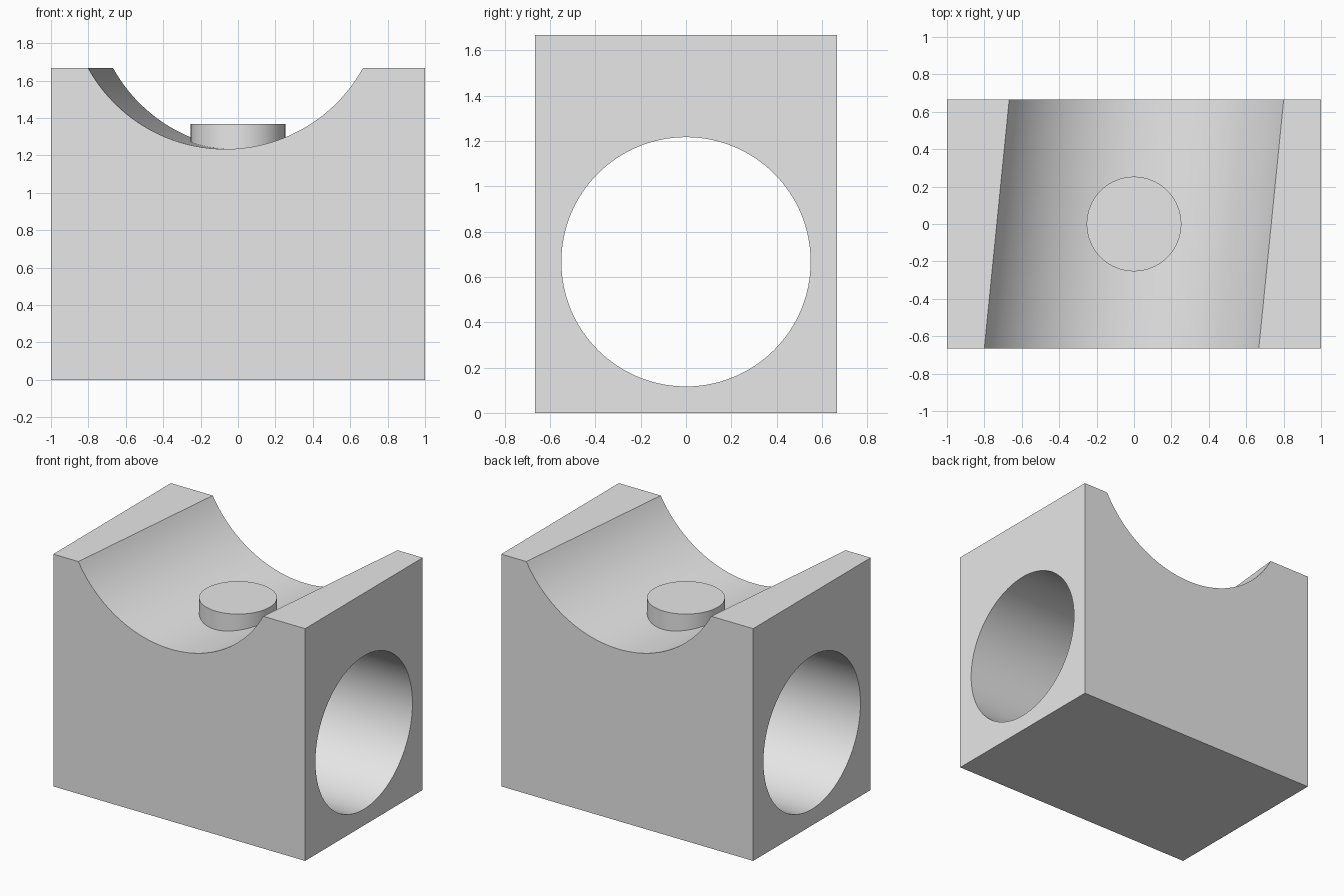
import bpy
import math

cube = bpy.data.objects.get("Cube")
if cube:
    bpy.data.objects.remove(cube, do_unlink=True)

# One grey for the whole part
grey = bpy.data.materials.new("plain grey")
grey.use_nodes = True
grey.diffuse_color = (0.8, 0.8, 0.8, 1)
grey.node_tree.nodes["Principled BSDF"].inputs["Base Color"].default_value = grey.diffuse_color

WIDTH, DEPTH, HEIGHT = 2, 4 / 3, 5 / 3


def cylinder(name, radius, length, location, rotation=(0, 0, 0)):
    bpy.ops.mesh.primitive_cylinder_add(vertices=128, radius=radius, depth=length,
                                        location=location, rotation=rotation)
    ob = bpy.context.object
    ob.name = name
    ob.data.materials.append(grey)
    return ob


def smooth(ob):
    bpy.ops.object.select_all(action="DESELECT")
    ob.select_set(True)
    bpy.context.view_layer.objects.active = ob
    bpy.ops.object.shade_smooth_by_angle(angle=math.radians(30))


def cut(target, cutter):
    cutter.hide_render = True
    mod = target.modifiers.new(cutter.name, "BOOLEAN")
    mod.operation = "DIFFERENCE"
    mod.solver = "EXACT"
    mod.object = cutter
    bpy.ops.object.select_all(action="DESELECT")
    target.select_set(True)
    bpy.context.view_layer.objects.active = target
    bpy.ops.object.modifier_apply(modifier=mod.name)
    bpy.data.objects.remove(cutter, do_unlink=True)


# Solid block
bpy.ops.mesh.primitive_cube_add(size=1, location=(0, 0, HEIGHT / 2))
block = bpy.context.object
block.name = "saddle_block"
block.scale = (WIDTH, DEPTH, HEIGHT)
bpy.ops.object.transform_apply(location=False, rotation=False, scale=True)
block.data.materials.append(grey)

# Round bore from side to side
cut(block, cylinder("bore_cutter", 0.55, 3, (0, 0, DEPTH / 2), (0, math.pi / 2, 0)))

# Slightly skewed saddle groove across the top
cut(block, cylinder("groove_cutter", 0.833, 3, (0, 0, 2.067),
                    (math.pi / 2, 0, -math.atan(0.1))))
smooth(block)

# Locating pin standing on the groove floor
pin_base, pin_top = 1.225, 1.367
pin = cylinder("locating_pin", 0.253, pin_top - pin_base, (0, 0, (pin_base + pin_top) / 2))
smooth(pin)
